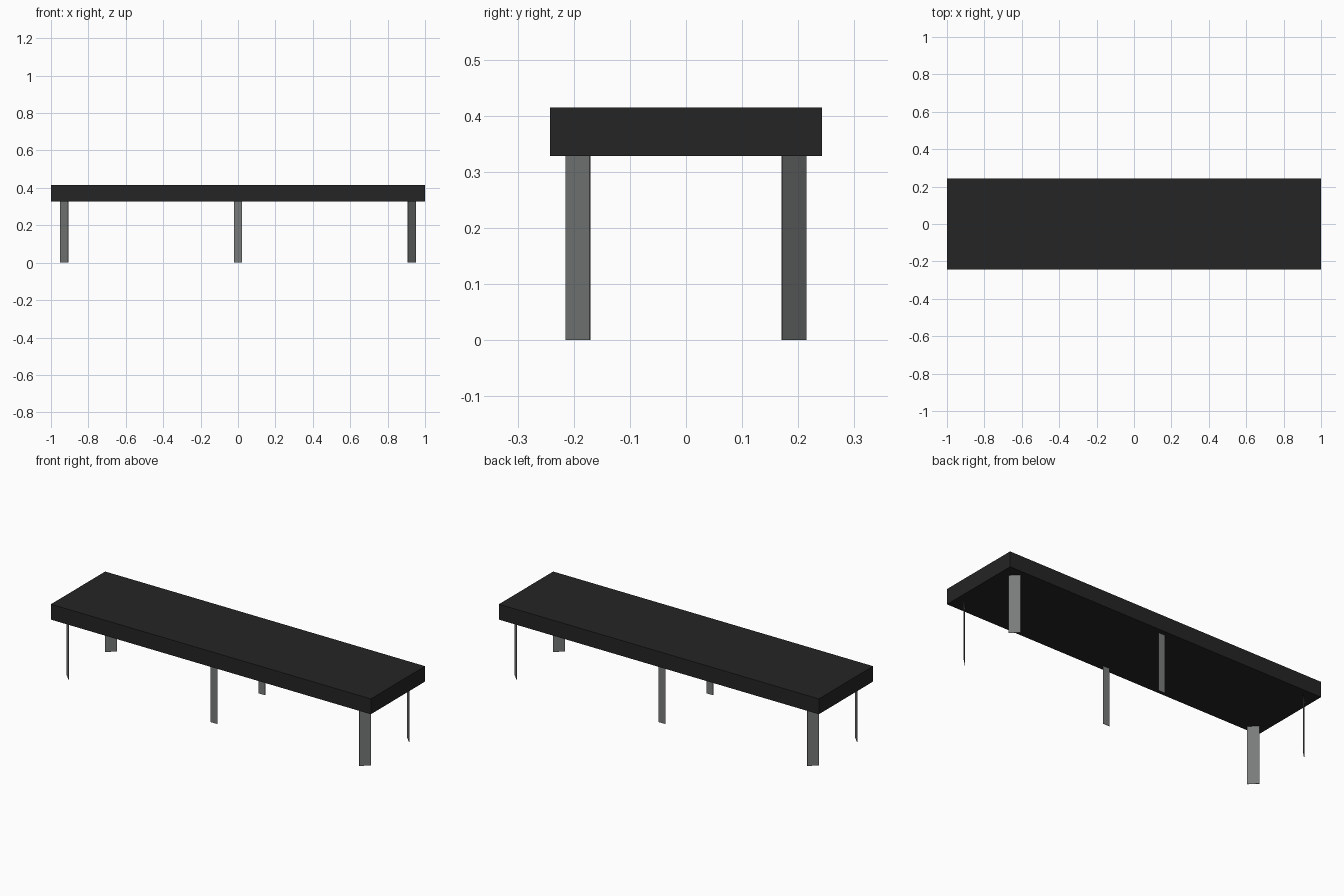
import bpy
import math

if "Cube" in bpy.data.objects:
    bpy.data.objects.remove(bpy.data.objects["Cube"])


def material(name, color):
    m = bpy.data.materials.new(name)
    m.diffuse_color = (*color, 1.0)
    m.use_nodes = True
    m.node_tree.nodes["Principled BSDF"].inputs["Base Color"].default_value = m.diffuse_color
    return m


def box(name, center, size, mat, turn=0.0):
    bpy.ops.mesh.primitive_cube_add(size=1, location=center)
    ob = bpy.context.object
    ob.name = name
    ob.scale = size
    ob.rotation_euler.z = turn
    ob.data.materials.append(mat)
    return ob


black = material("black_top", (0.018, 0.018, 0.018))
metal = material("grey_metal", (0.19, 0.195, 0.195))

LEG_H = 0.328
TOP_H = 0.415
THICK = 0.002

# Thick flat slab
box("bench_top", (0, 0, (LEG_H + TOP_H) / 2), (2.0, 0.484, TOP_H - LEG_H), black)

# Thin plate legs: corner ones turned 45 degrees to face outwards
for y, side in ((-1, "front"), (1, "back")):
    for x, end in ((-1, "left"), (1, "right")):
        box(f"{side}_{end}_leg", (x * 0.929, y * 0.1925, LEG_H / 2),
            (0.060, THICK, LEG_H), metal, -x * y * math.radians(45))
    # Middle leg lies parallel to the long edge
    box(f"{side}_middle_leg", (0, y * 0.213, LEG_H / 2),
        (0.042, THICK, LEG_H), metal)
